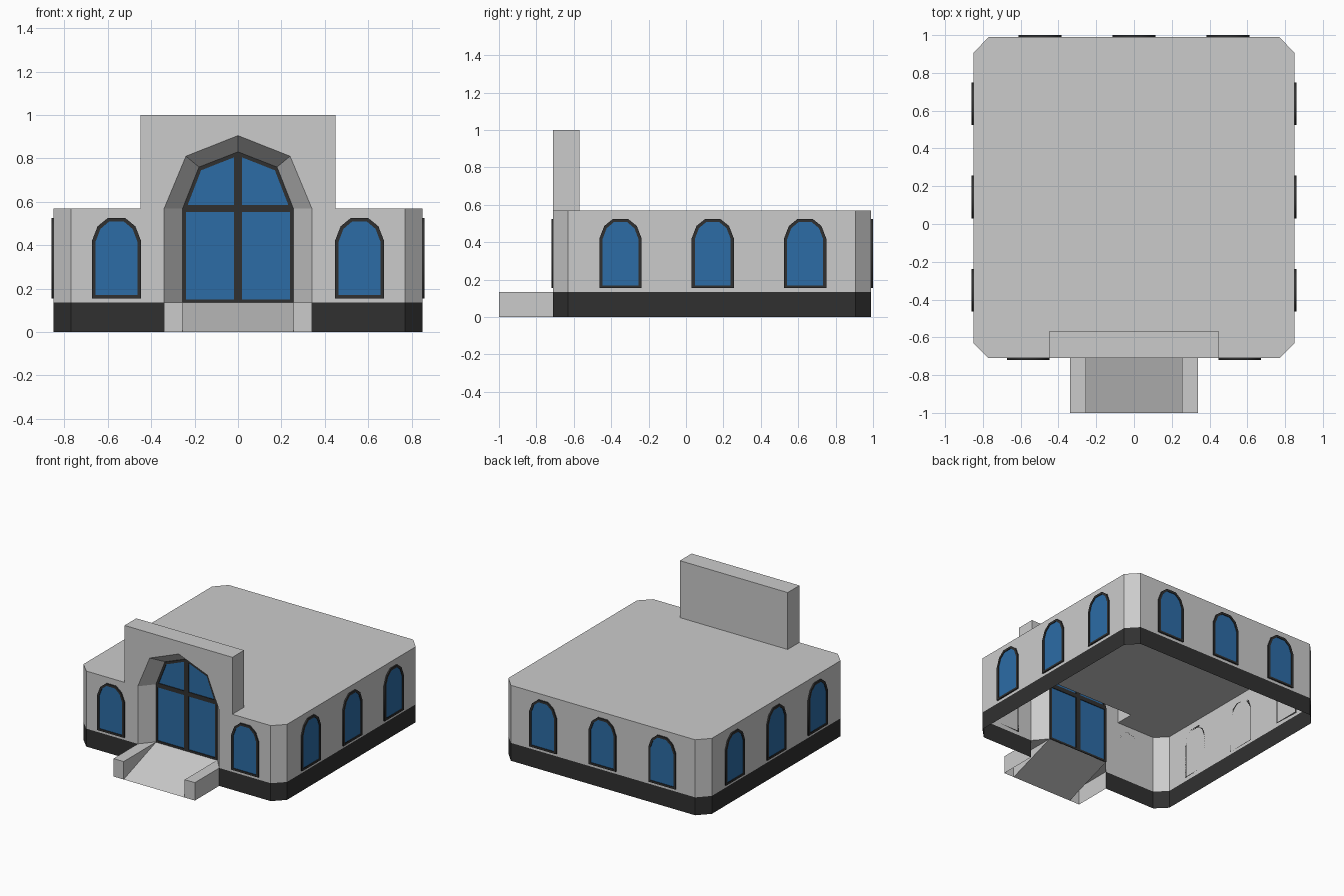
import bpy, bmesh
from math import pi

if "Cube" in bpy.data.objects:
    bpy.data.objects.remove(bpy.data.objects["Cube"])


def material(name, rgb):
    m = bpy.data.materials.new(name)
    m.diffuse_color = (*rgb, 1)
    m.use_nodes = True
    m.node_tree.nodes["Principled BSDF"].inputs["Base Color"].default_value = m.diffuse_color
    return m


DARK = material("dark_trim", (0.03, 0.03, 0.03))
BLUE = material("blue_glass", (0.025, 0.15, 0.38))


def shell(name, faces, mat=None):
    """Right half given as outward-facing polygons, mirrored across x."""
    bm = bmesh.new()
    for f in faces:
        bm.faces.new([bm.verts.new(p) for p in f])
    bmesh.ops.remove_doubles(bm, verts=bm.verts, dist=1e-4)
    me = bpy.data.meshes.new(name)
    bm.to_mesh(me)
    bm.free()
    if mat:
        me.materials.append(mat)
    ob = bpy.data.objects.new(name, me)
    bpy.context.collection.objects.link(ob)
    ob.modifiers.new("mirror", 'MIRROR')
    return ob


def strip(path, z0, z1):
    return [[(*a, z0), (*b, z0), (*b, z1), (*a, z1)] for a, b in zip(path, path[1:])]


def flat_mesh(name, outlines, depth, mat):
    """Filled 2D profile (inner outlines become holes), turned into a mesh."""
    cu = bpy.data.curves.new(name, 'CURVE')
    cu.dimensions, cu.fill_mode, cu.extrude = '2D', 'BOTH', depth / 2
    for pts in outlines:
        s = cu.splines.new('POLY')
        s.points.add(len(pts) - 1)
        for sp, (x, y) in zip(s.points, pts):
            sp.co = (x, y, 0, 1)
        s.use_cyclic_u = True
    ob = bpy.data.objects.new(name, cu)
    bpy.context.collection.objects.link(ob)
    dg = bpy.context.evaluated_depsgraph_get()
    me = bpy.data.meshes.new_from_object(ob.evaluated_get(dg))
    bpy.data.objects.remove(ob)
    me.materials.clear()
    me.materials.append(mat)
    return me


def place(name, me, loc, turn=0):
    ob = bpy.data.objects.new(name, me)
    ob.location = loc
    ob.rotation_euler = (pi / 2, 0, turn)
    bpy.context.collection.objects.link(ob)


def mirrored(half):
    return half + [(-x, y) for x, y in reversed(half) if x > 0]


F, B, H, R = -0.71, -0.57, 0.135, 0.57    # front, facade back, floor, roof
D = -0.61                                  # door plane

# Chamfered building: dark base, walls and roof
around = [(0.77, F), (0.85, -0.63), (0.85, 0.905), (0.77, 0.99), (0, 0.99)]
shell("base_band", strip([(0.34, F)] + around, 0, H), DARK)
shell("walls", strip([(0.45, F)] + around, H, R))
shell("roof", [[(x, y, R) for x, y in [(0, B), (0.45, B), (0.45, F)] + around]])

# Tall entrance facade with splayed arch
outer = [(0.34, H), (0.34, R), (0.24, 0.81), (0, 0.905)]
inner = [(0.255, H), (0.255, R), (0.18, 0.76), (0, 0.83)]
front = [(0.45, H), (0.45, 1), (0, 1)] + outer[::-1]
shell("entrance_facade",
      [[(x, F, z) for x, z in front],
       [(0, F, 1), (0.45, F, 1), (0.45, B, 1), (0, B, 1)]]
      + strip([(0.45, F), (0.45, B), (0, B)], R, 1))
o3 = [(x, F, z) for x, z in outer]
i3 = [(x, D, z) for x, z in inner]
shell("arch_reveal", [[o3[i], o3[i + 1], i3[i + 1], i3[i]] for i in range(3)])

# Entrance ramp and its side blocks
shell("ramp", [[(0, -1, 0), (0.255, -1, 0), (0.255, D, H), (0, D, H)]])
shell("ramp_side_blocks",
      strip([(0.255, -1), (0.34, -1), (0.34, F)], 0, H)
      + [[(0.255, -1, H), (0.34, -1, H), (0.34, F, H), (0.255, D, H)],
         [(0.255, -1, 0), (0.255, -1, H), (0.255, D, H)]])

# Door with four panes
low = [(0.018, 0.15), (0.24, 0.15), (0.24, 0.553), (0.018, 0.553)]
top = [(0.018, 0.585), (0.232, 0.585), (0.17, 0.745), (0.018, 0.805)]
panes = [[(s * x, z) for x, z in p] for p in (low, top) for s in (1, -1)]
place("door_frame", flat_mesh("door_frame", [mirrored(inner)] + panes, 0.012, DARK), (0, D, 0))
place("door_glass", flat_mesh("door_glass", panes, 0, BLUE), (0, D, 0))

# Arched windows on all four sides
rim = mirrored([(0.113, 0.155), (0.113, 0.42), (0.087, 0.487), (0.04, 0.525)])
pane = mirrored([(0.096, 0.17), (0.096, 0.417), (0.074, 0.475), (0.035, 0.508)])
frame_me = flat_mesh("window_frame", [rim, pane], 0.01, DARK)
glass_me = flat_mesh("window_glass", [pane], 0, BLUE)
spots = [((x, F, 0), (0, -1), 0) for x in (-0.56, 0.56)]
spots += [((x, 0.99, 0), (0, 1), pi) for x in (-0.498, 0, 0.498)]
spots += [((s * 0.85, y, 0), (s, 0), s * pi / 2) for s in (1, -1) for y in (-0.35, 0.143, 0.637)]
for (x, y, z), (nx, ny), turn in spots:
    loc = (x + nx * 0.005, y + ny * 0.005, z)
    place("window_frame", frame_me, loc, turn)
    place("window_glass", glass_me, loc, turn)
